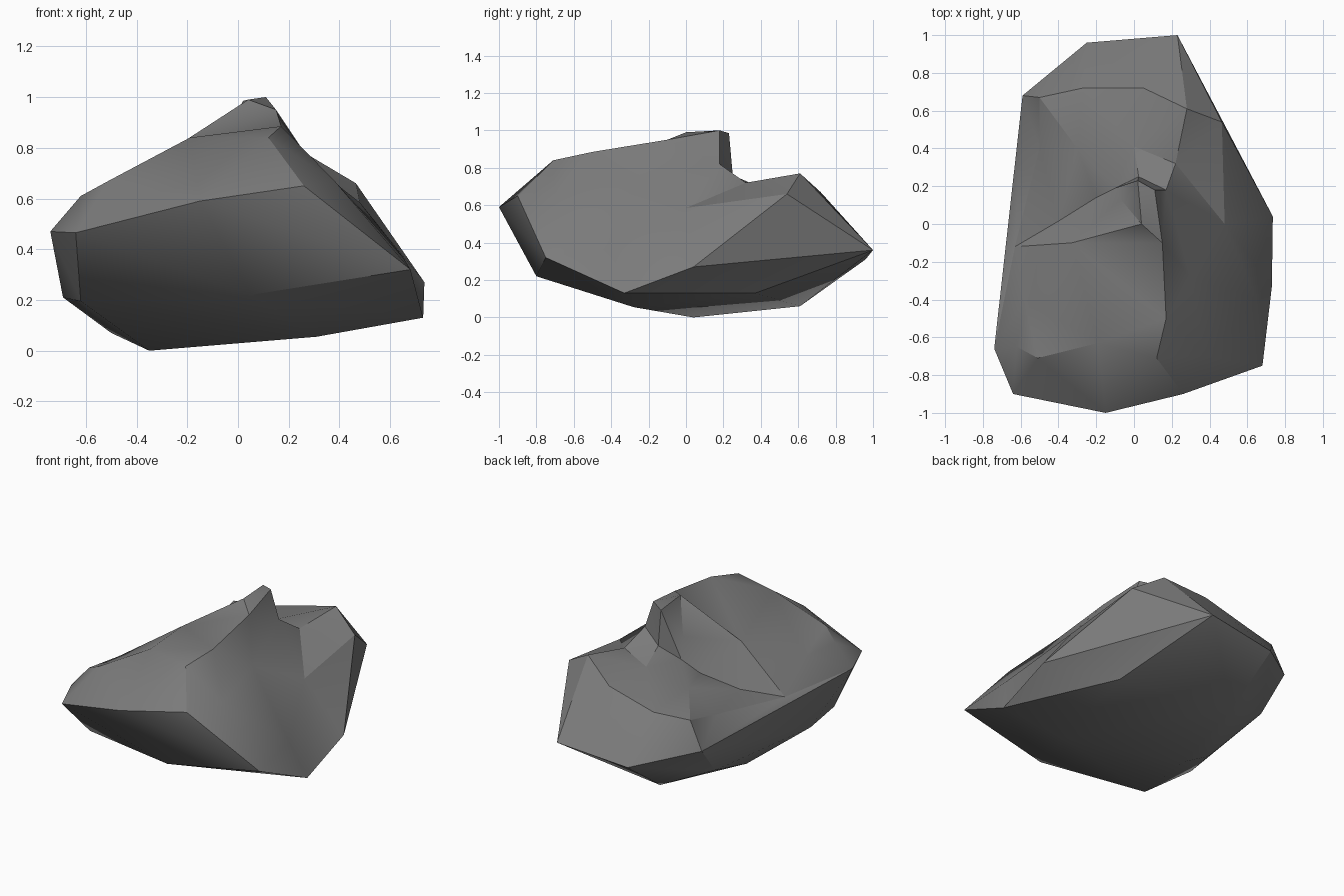
import bpy
import bmesh
import math
from mathutils import Vector
from mathutils.geometry import delaunay_2d_cdt

default_cube = bpy.data.objects.get("Cube")
if default_cube:
    bpy.data.objects.remove(default_cube, do_unlink=True)

# Corner points of the boulder, in hundredths of a unit
OUTLINE = dict(
    back_west=(-25, 96, 31), back_tip=(23, 100, 36), east_back=(73.5, 4, 27),
    east_front=(73, -33, 13), south_east=(68, -75, 32), brow_east=(26, -90, 65),
    brow_mid=(-15, -100, 59), brow_west=(-64, -90, 46.5),
    west_front=(-74, -66, 47), west_back=(-59, 68, 40))
UNDERSIDE = dict(
    keel=(-35, 4, 0), keel_east=(31, -28, 5.5), keel_back=(-24, 61, 6),
    chin=(5, -80, 22), chin_west=(-62, -64, 19.5), belly_west=(-69, -30, 21),
    belly_mid=(-50, 9, 7), hip_west=(-56, 50, 20), hip_east=(42, 37, 13))
UPPER = dict(
    lip_west=(-62, -65, 61), lip_corner=(-51, -71, 67), lip_mid=(-19, -63, 84),
    lip_east=(12, -71, 84), ridge_front=(17, -50, 88.5), ridge_mid=(15, -10, 95),
    peak=(11, 18, 100), peak_west=(2, 23, 98.5), crown=(4, 0, 99),
    slab_edge=(-33, -10, 75), slab_west=(-58, -40, 60), slope=(-7, 13, 80),
    cliff_foot=(17, 18, 82), cliff_west=(2.5, 25, 76),
    gully_top=(-10, 19, 68), gully_mid=(-20, 14, 60),
    gully_low=(-40, 1.5, 50), gully_end=(-63, -12, 46),
    ledge_east=(22, 32, 72), ledge_mid=(0, 41, 69),
    ledge_west=(-30, 40, 63), ledge_end=(-50, 40, 51),
    shoulder=(28, 61, 77), shoulder_east=(46.5, 54, 66),
    rim_east=(5, 72, 67), rim_mid=(-27, 72, 58.5), rim_west=(-50, 67, 57.5),
    trough=(30, -28, 72.5), trough_front=(38, -70, 67),
    flank=(48, 0, 58.5), flank_front=(65, -40, 37))

# Creases that the upper facets must follow
CREASES = [
    "west_front lip_west lip_corner lip_mid lip_east brow_east",
    "brow_west lip_corner",
    "brow_west lip_west slab_west slab_edge crown",
    "lip_east ridge_front ridge_mid peak peak_west slope",
    "crown peak_west",
    "crown ridge_mid",
    "peak cliff_foot cliff_west gully_top gully_mid gully_low gully_end",
    "cliff_foot trough trough_front brow_east",
    "ridge_front trough_front south_east",
    "cliff_foot ledge_east ledge_mid ledge_west ledge_end",
    "cliff_west ledge_mid",
    "ledge_east shoulder rim_east rim_mid rim_west west_back",
    "shoulder shoulder_east back_tip shoulder",
    "rim_east back_tip",
    "shoulder_east flank flank_front south_east",
    "shoulder_east east_back flank trough",
    "flank_front east_front",
]

points = {**OUTLINE, **UNDERSIDE, **UPPER}
names = list(points)
coords = [Vector(p) / 100 for p in points.values()]


def lower_faces():
    """Downward half of the convex shell below the outline."""
    ids = [names.index(n) for n in (*OUTLINE, *UNDERSIDE)]
    bm = bmesh.new()
    owner = {bm.verts.new(coords[i]): i for i in ids}
    bmesh.ops.convex_hull(bm, input=list(bm.verts))
    bmesh.ops.recalc_face_normals(bm, faces=list(bm.faces))
    faces = [[owner[v] for v in f.verts] for f in bm.faces if f.normal.z < 0]
    bm.free()
    return faces


def upper_faces():
    """Facets of the top, triangulated in plan along the creases."""
    ids = [names.index(n) for n in (*OUTLINE, *UPPER)]
    place = {names[i]: k for k, i in enumerate(ids)}
    rim = list(OUTLINE)
    edges = {tuple(sorted((place[a], place[b])))
             for line in CREASES + [" ".join(rim + rim[:1])]
             for a, b in zip(line.split(), line.split()[1:])}
    plan = [coords[i].to_2d() for i in ids]
    result = delaunay_2d_cdt(plan, list(edges), [], 0, 1e-5)
    faces, source = result[2], result[3]
    return [[ids[source[v][0]] for v in f] for f in faces
            if all(source[v] for v in f)]


# Closed boulder from both halves
mesh = bpy.data.meshes.new("boulder")
mesh.from_pydata(coords, [], lower_faces() + upper_faces())
bm = bmesh.new()
bm.from_mesh(mesh)
bmesh.ops.recalc_face_normals(bm, faces=list(bm.faces))
bm.to_mesh(mesh)
bm.free()
boulder = bpy.data.objects.new("boulder", mesh)
bpy.context.collection.objects.link(boulder)

# Grey stone
stone = bpy.data.materials.new("grey_stone")
stone.use_nodes = True
stone.diffuse_color = (0.2, 0.2, 0.2, 1)
shader = stone.node_tree.nodes["Principled BSDF"]
shader.inputs["Base Color"].default_value = stone.diffuse_color
shader.inputs["Roughness"].default_value = 0.9
mesh.materials.append(stone)

# Soft facets with sharp creases
bpy.ops.object.select_all(action="DESELECT")
boulder.select_set(True)
bpy.context.view_layer.objects.active = boulder
bpy.ops.object.shade_smooth_by_angle(angle=math.radians(30))
